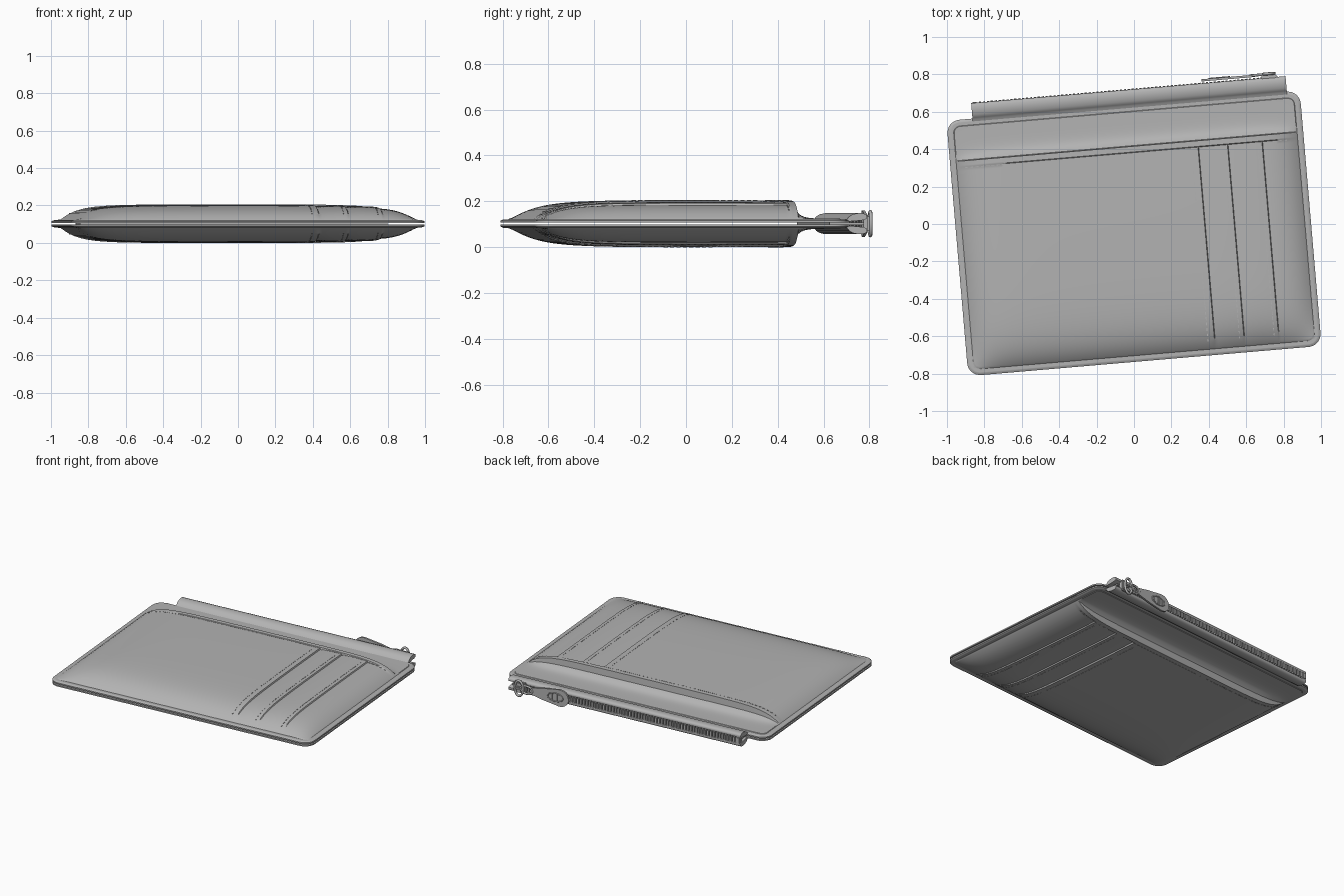
import bpy, bmesh, math
from mathutils import Matrix, Vector

if "Cube" in bpy.data.objects:
    bpy.data.objects.remove(bpy.data.objects["Cube"])

HU, HV, R = 0.948, 0.685, 0.07          # half length, half width, corner radius
LIP = 0.466                             # pocket opening
SLOTS = (0.382, 0.54, 0.725)            # card slot edges
PLACE = Matrix.Translation((0, -0.05, 0.1025)) @ Matrix.Rotation(math.radians(4.9), 4, 'Z')

grey = bpy.data.materials.new("grey_leather")
grey.use_nodes = True
grey.diffuse_color = (0.45, 0.45, 0.45, 1)
grey.node_tree.nodes["Principled BSDF"].inputs["Base Color"].default_value = (0.45, 0.45, 0.45, 1)


def finish(name, bm, mirror=False, angle=35):
    bmesh.ops.recalc_face_normals(bm, faces=bm.faces)
    me = bpy.data.meshes.new(name)
    bm.to_mesh(me)
    bm.free()
    me.materials.append(grey)
    ob = bpy.data.objects.new(name, me)
    bpy.context.collection.objects.link(ob)
    ob.matrix_world = PLACE
    bpy.ops.object.select_all(action='DESELECT')
    ob.select_set(True)
    bpy.context.view_layer.objects.active = ob
    bpy.ops.object.shade_smooth_by_angle(angle=math.radians(angle))
    if mirror:
        m = ob.modifiers.new("both_sides", 'MIRROR')
        m.use_axis = (False, False, True)
        m.use_mirror_merge = False
    return ob


def rise(d):
    return 1 - math.exp(-max(d - 0.035, 0) / 0.09)


def height(u, v):
    """Padded leather thickness above the middle plane."""
    du, dv = HU - abs(u), HV - abs(v)
    d = min(du, dv)
    if d < 0.034:
        return 0.013 + 0.006 * min(1, d / 0.012)
    across = rise(du)
    if v > LIP:
        return 0.022 + 0.04 * across * math.exp(-(v - LIP) / 0.025)
    along = rise(v + HV)
    dome = 0.076 + 0.0055 * (1 - (u / HU) ** 2) * (1 - (v / HV) ** 2)
    h = 0.021 + dome * across * along
    if v > 0.432:
        return h + 0.003 * across
    passed = [s for s in SLOTS if u > s]
    if passed:
        h -= 0.009 * across * along * math.exp(-(u - passed[-1]) / 0.07)
    return h


def lines(half, extra):
    pts = [-half + 2 * half * i / 90 for i in range(91)]
    pts = [p for p in pts if all(abs(p - e) > 0.007 for e in extra)]
    for e in extra:
        pts += [e - 0.002, e + 0.002]
    for s in (-1, 1):
        pts += [s * (half - o) for o in (0.004, 0.009, 0.014, 0.033, 0.036)]
    return sorted(pts)


# Padded shell, mirrored for the underside
bm = bmesh.new()
us = lines(HU, SLOTS)
vs = lines(HV, (0.432, LIP))
grid = []
for u in us:
    row = []
    for v in vs:
        a, b = abs(u) - (HU - R), abs(v) - (HV - R)
        x, y = u, v
        edge = height(u, v)
        if a > 0 and b > 0:
            k = max(a, b) / math.hypot(a, b)
            x = math.copysign(HU - R + a * k, u)
            y = math.copysign(HV - R + b * k, v)
        row.append(bm.verts.new((x, y, edge)))
    grid.append(row)
for i in range(len(us) - 1):
    for j in range(len(vs) - 1):
        bm.faces.new((grid[i][j], grid[i + 1][j], grid[i + 1][j + 1], grid[i][j + 1]))
border = [e for e in bm.edges if e.is_boundary]
out = bmesh.ops.extrude_edge_only(bm, edges=border)["geom"]
for v in out:
    if isinstance(v, bmesh.types.BMVert):
        v.co.z = 0.004
bmesh.ops.holes_fill(bm, edges=[e for e in bm.edges if e.is_boundary], sides=0)
finish("padded_shell", bm, True)


def box(bm, centre, size):
    mat = Matrix.Translation(centre) @ Matrix.Diagonal((*size, 1))
    bmesh.ops.create_cube(bm, size=1, matrix=mat)


# Stitches along the hem and the slots
bm = bmesh.new()
for i in range(62):
    u = -0.86 + i * 0.028
    box(bm, (u, 0.427, height(u, 0.427)), (0.018, 0.004, 0.003))
for u in (0.345, 0.515, 0.7):
    for i in range(36):
        v = -0.6 + i * 0.028
        box(bm, (u, v, height(u, v)), (0.004, 0.018, 0.003))
finish("stitching", bm, True)


def extrude(bm, points, axis, lo, hi):
    """Prism from a 2D outline along local x or y."""
    def at(p, t):
        return (t, p[0], p[1]) if axis == 'x' else (p[0], t, p[1])
    a = [bm.verts.new(at(p, lo)) for p in points]
    b = [bm.verts.new(at(p, hi)) for p in points]
    bm.faces.new(a)
    bm.faces.new(b[::-1])
    for i in range(len(a)):
        j = (i + 1) % len(a)
        bm.faces.new((a[i], b[i], b[j], a[j]))


# Zip tape: rounded flap above and below the teeth
flap = [(0.6, 0.004), (0.6, 0.012), (0.68, 0.02), (0.69, 0.032), (0.705, 0.041), (0.73, 0.046),
        (0.75, 0.045), (0.763, 0.04), (0.768, 0.032), (0.766, 0.022), (0.755, 0.016), (0.72, 0.012)]
bm = bmesh.new()
extrude(bm, flap, 'x', -0.808, 0.879)
finish("zip_tape", bm, True, 50)

# Inner tape and teeth
bm = bmesh.new()
box(bm, (0.03, 0.68, 0), (1.65, 0.15, 0.01))
finish("zip_web", bm)
bm = bmesh.new()
for i in range(74):
    box(bm, (-0.76 + i * 0.021, 0.758, 0), (0.012, 0.028, 0.036))
finish("zip_teeth", bm)
bm = bmesh.new()
box(bm, (-0.79, 0.758, 0), (0.035, 0.03, 0.05))
bmesh.ops.bevel(bm, geom=bm.edges[:], offset=0.006, segments=2, affect='EDGES')
finish("zip_end_stop", bm)

# Slider and its bridge
bm = bmesh.new()
box(bm, (0.79, 0.765, 0), (0.09, 0.035, 0.075))
box(bm, (0.79, 0.787, 0), (0.065, 0.02, 0.022))
bmesh.ops.bevel(bm, geom=bm.edges[:], offset=0.007, segments=2, affect='EDGES')
finish("zip_slider", bm)

# Flat teardrop pull
tear = []
for i in range(25):
    t = math.radians(75 + 210 * i / 24)
    tear.append((0.495 + 0.065 * math.cos(t), 0.058 * math.sin(t)))
tear += [(0.62, -0.04), (0.7, -0.022), (0.715, 0), (0.7, 0.022), (0.62, 0.04)]
bm = bmesh.new()
extrude(bm, tear, 'y', 0.778, 0.79)
finish("zip_pull", bm)


def ring(name, centre, a, b, tube):
    bm = bmesh.new()
    n, m = 32, 8
    loops = []
    for i in range(n):
        t = 2 * math.pi * i / n
        out = Vector((math.cos(t), 0, math.sin(t)))
        base = Vector(centre) + Vector((a * out.x, 0, b * out.z))
        loops.append([bm.verts.new(base + tube * (out * math.cos(s) + Vector((0, math.sin(s), 0))))
                      for s in (2 * math.pi * k / m for k in range(m))])
    for i in range(n):
        for k in range(m):
            p, q, k2 = loops[i], loops[(i + 1) % n], (k + 1) % m
            bm.faces.new((p[k], q[k], q[k2], p[k2]))
    finish(name, bm, angle=60)


# Raised oval on the pull, and links joining it to the slider
ring("pull_oval", (0.525, 0.79, 0), 0.055, 0.028, 0.004)
ring("pull_link", (0.735, 0.787, 0), 0.042, 0.026, 0.007)
ring("slider_loop", (0.79, 0.789, 0), 0.03, 0.052, 0.008)

# Ribs inside the oval
bm = bmesh.new()
for i in range(-3, 4):
    box(bm, (0.525 + i * 0.012, 0.79, 0), (0.005, 0.005, 0.046 * math.sqrt(1 - (i / 4.5) ** 2)))
finish("pull_ribs", bm)
